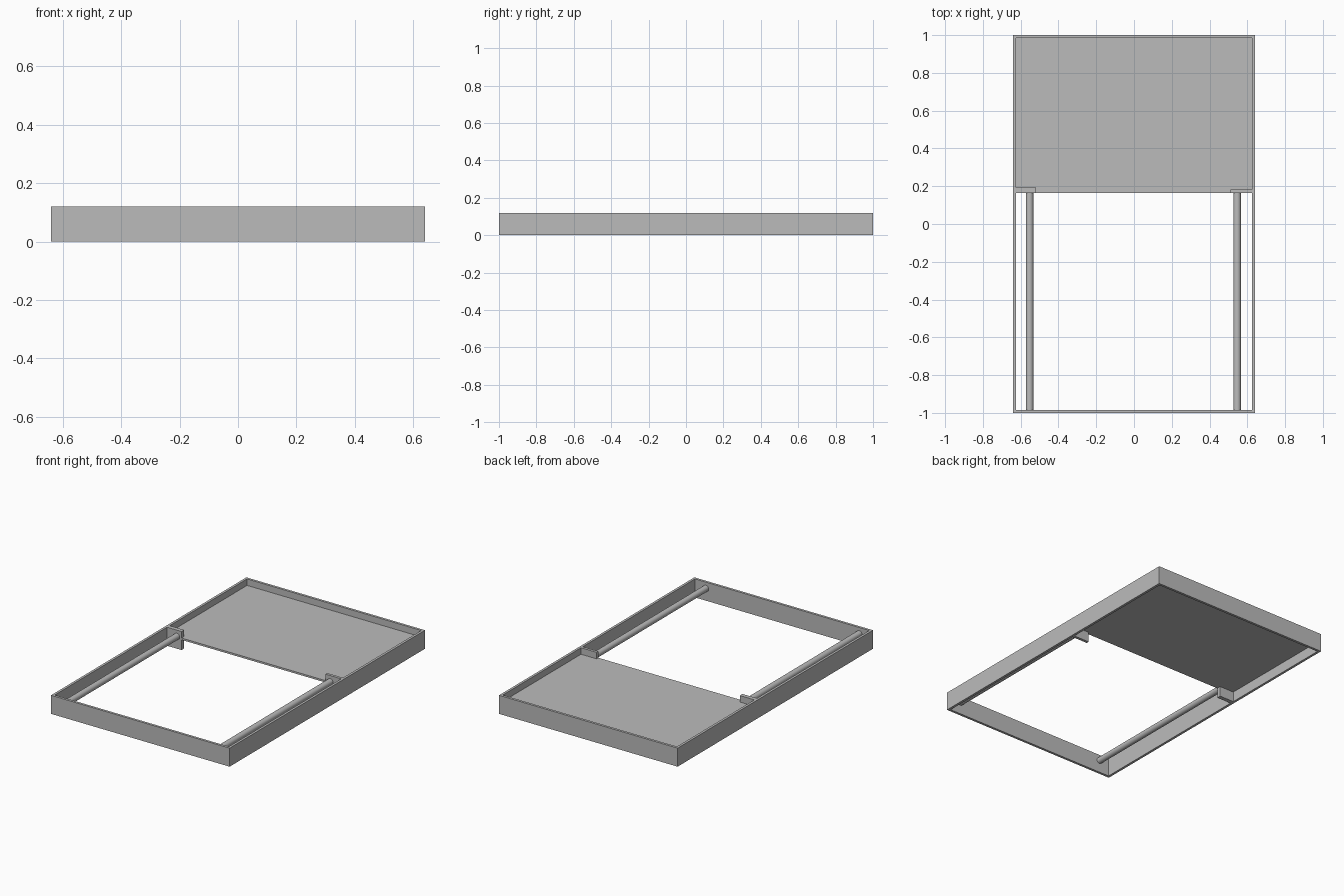
import bpy
import bmesh
import math
from mathutils import Matrix, Vector

if "Cube" in bpy.data.objects:
    bpy.data.objects.remove(bpy.data.objects["Cube"], do_unlink=True)

W, L, H, T = 0.64, 1.0, 0.12, 0.016   # half width, half length, height, wall
PANEL_FRONT = 0.165

grey = bpy.data.materials.new("plain grey")
grey.use_nodes = True
COLOUR = (0.5, 0.5, 0.5, 1.0)
grey.diffuse_color = COLOUR
grey.node_tree.nodes["Principled BSDF"].inputs["Base Color"].default_value = COLOUR


def add_object(name, bm):
    mesh = bpy.data.meshes.new(name)
    bmesh.ops.recalc_face_normals(bm, faces=bm.faces)
    bm.to_mesh(mesh)
    bm.free()
    mesh.materials.append(grey)
    obj = bpy.data.objects.new(name, mesh)
    bpy.context.collection.objects.link(obj)
    return obj


def box(name, low, high):
    low, high = Vector(low), Vector(high)
    bm = bmesh.new()
    bmesh.ops.create_cube(bm, size=1, matrix=Matrix.Translation((low + high) / 2)
                          @ Matrix.Diagonal((high - low).to_4d()))
    return add_object(name, bm)


def rod(name, x, z, radius, y0, y1):
    bm = bmesh.new()
    place = Matrix.Translation((x, (y0 + y1) / 2, z)) @ Matrix.Rotation(math.pi / 2, 4, "X")
    bmesh.ops.create_cone(bm, cap_ends=True, segments=32, radius1=radius,
                          radius2=radius, depth=y1 - y0, matrix=place)
    obj = add_object(name, bm)
    bpy.context.view_layer.objects.active = obj
    obj.select_set(True)
    bpy.ops.object.shade_smooth_by_angle()
    obj.select_set(False)


# Open rectangular frame, extruded from a ring of four quads
bm = bmesh.new()
corners = [(-1, -1), (1, -1), (1, 1), (-1, 1)]
outer = [bm.verts.new((sx * W, sy * L, 0)) for sx, sy in corners]
inner = [bm.verts.new((sx * (W - T), sy * (L - T), 0)) for sx, sy in corners]
for i in range(4):
    j = (i + 1) % 4
    bm.faces.new((outer[i], outer[j], inner[j], inner[i]))
ring = bmesh.ops.extrude_face_region(bm, geom=bm.faces[:])
top = [v for v in ring["geom"] if isinstance(v, bmesh.types.BMVert)]
bmesh.ops.translate(bm, verts=top, vec=(0, 0, H))
add_object("frame", bm)

# Thin panel closing the rear part
box("panel", (T - W, PANEL_FRONT, 0.066), (W - T, L - T, 0.078))

# Brackets and the rods running from them to the front wall
box("right_bracket", (T - W, PANEL_FRONT, 0), (-0.52, 0.192, H))
box("left_bracket", (0.512, PANEL_FRONT, 0), (W - T, 0.183, H))
rod("right_rod", -0.553, 0.08, 0.02, T - L, PANEL_FRONT)
rod("left_rod", 0.546, 0.08, 0.02, T - L, PANEL_FRONT)
